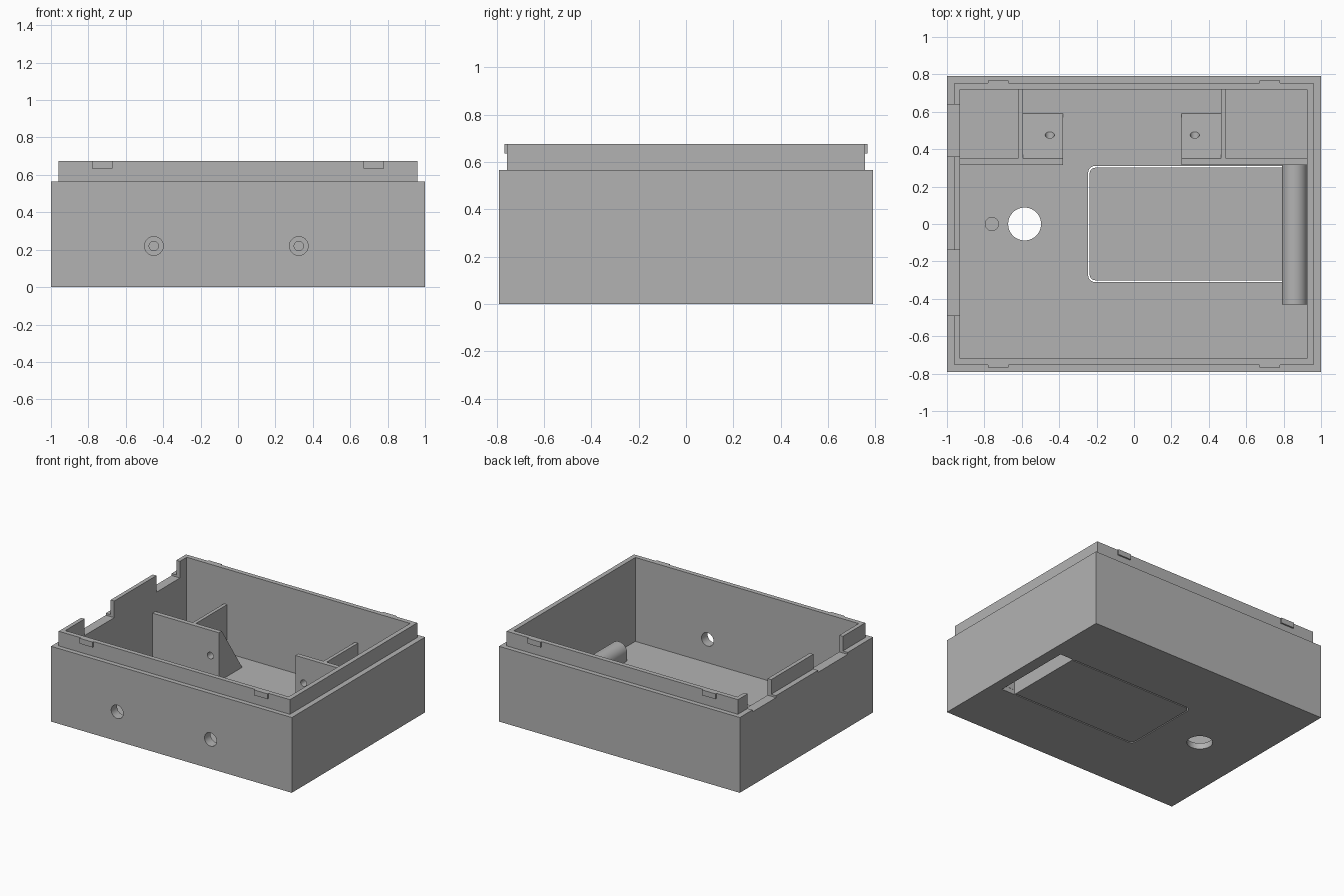
import bpy, bmesh, math
from mathutils import Vector

if "Cube" in bpy.data.objects:
    bpy.data.objects.remove(bpy.data.objects["Cube"], do_unlink=True)

gray = bpy.data.materials.new("plain gray")
gray.use_nodes = True
COLOR = (0.45, 0.45, 0.45, 1)
gray.diffuse_color = COLOR
gray.node_tree.nodes["Principled BSDF"].inputs["Base Color"].default_value = COLOR

FLOOR = 0.045


def prism(name, outline, axis, start, end):
    """Extrude a 2D outline along an axis (x: yz outline, y: xz, z: xy)."""
    place = {"x": lambda a, b, t: (t, a, b),
             "y": lambda a, b, t: (a, t, b),
             "z": lambda a, b, t: (a, b, t)}[axis]
    bm = bmesh.new()
    face = bm.faces.new([bm.verts.new(place(a, b, start)) for a, b in outline])
    grown = bmesh.ops.extrude_face_region(bm, geom=[face])
    verts = [g for g in grown["geom"] if isinstance(g, bmesh.types.BMVert)]
    bmesh.ops.translate(bm, verts=verts, vec=Vector(place(0, 0, end - start)))
    bmesh.ops.recalc_face_normals(bm, faces=bm.faces)
    mesh = bpy.data.meshes.new(name)
    bm.to_mesh(mesh)
    bm.free()
    mesh.materials.append(gray)
    obj = bpy.data.objects.new(name, mesh)
    bpy.context.collection.objects.link(obj)
    return obj


def box(name, x0, x1, y0, y1, z0, z1):
    return prism(name, [(x0, y0), (x1, y0), (x1, y1), (x0, y1)], "z", z0, z1)


def arc(cx, cy, r, start, end, steps):
    return [(cx + r * math.cos(a), cy + r * math.sin(a))
            for a in (math.radians(start + (end - start) * i / steps)
                      for i in range(steps + 1))]


def rod(name, cx, cy, r, axis, start, end):
    return prism(name, arc(cx, cy, r, 0, 360, 40)[:-1], axis, start, end)


def combine(obj, operation, *others):
    """Apply booleans to the object and discard the helpers."""
    for other in others:
        mod = obj.modifiers.new("boolean", "BOOLEAN")
        mod.operation, mod.solver, mod.object = operation, "EXACT", other
        bpy.context.view_layer.objects.active = obj
        bpy.ops.object.modifier_apply(modifier=mod.name)
        bpy.data.objects.remove(other, do_unlink=True)


def smooth(obj):
    bpy.ops.object.select_all(action="DESELECT")
    obj.select_set(True)
    bpy.context.view_layer.objects.active = obj
    bpy.ops.object.shade_smooth_by_angle(angle=math.radians(30))


def hatch_outline(x0, x1, half, r):
    return ([(x1, -half), (x1, half)]
            + arc(x0 + r, half - r, r, 90, 180, 6)
            + arc(x0 + r, r - half, r, 180, 270, 6))


# Case body with raised lip
case = box("case", -1, 1, -0.79, 0.79, 0, 0.565)
combine(case, "UNION", box("lip", -0.96, 0.96, -0.755, 0.755, 0.3, 0.675))
combine(case, "DIFFERENCE",
        box("cavity", -0.93, 0.925, -0.72, 0.72, FLOOR, 1),
        # Cable notches in the right wall
        box("notch", -1.1, -0.9, 0.36, 0.64, 0.55, 1),
        box("notch", -1.1, -0.9, -0.49, -0.14, 0.55, 1),
        # Floor openings
        prism("hatch_opening", hatch_outline(-0.245, 0.924, 0.31, 0.035), "z", -0.1, 0.1),
        rod("floor_hole", -0.585, 0, 0.088, "z", -0.1, 0.2),
        rod("floor_dimple", -0.76, 0, 0.035, "z", 0.025, 0.2),
        # Front wall holes
        rod("front_hole", -0.45, 0.22, 0.05, "y", -0.9, -0.6),
        rod("front_hole", 0.325, 0.22, 0.05, "y", -0.9, -0.6))
smooth(case)

# Hatch plate in the floor
prism("hatch", hatch_outline(-0.237, 0.8, 0.301, 0.03), "z", 0, FLOOR)

# Arched housing over the latch end of the hatch
CX, CZ = 0.858, 0.105
outer = arc(CX, CZ, 0.068, 0, 180, 20)
inner = arc(CX, CZ, 0.055, 180, 0, 20)
arch = prism("latch_arch",
             [(0.926, 0.0)] + outer + [(0.79, FLOOR), (0.79, 0.0), (0.803, 0.0)]
             + inner + [(0.913, 0.0)], "y", -0.31, 0.316)
smooth(arch)
arch_end = prism("latch_arch_end",
                 [(0.926, FLOOR - 0.01)] + outer + [(0.79, FLOOR - 0.01)],
                 "y", -0.43, -0.309)
smooth(arch_end)

# Compartment walls, each with a drilled wedge support
WALL_TOP = 0.41
BASE = FLOOR - 0.005
wedge = [(0.315, BASE), (0.595, BASE), (0.35, WALL_TOP), (0.315, WALL_TOP)]
for side, x0, x1, hole, cross, wall0, wall1 in (
        ("right", -0.595, -0.38, -0.45, -0.62, -0.935, -0.595),
        ("left", 0.255, 0.465, 0.325, 0.465, 0.465, 0.93)):
    support = prism(side + "_wedge_support", wedge, "x", x0, x1)
    combine(support, "DIFFERENCE", rod("drill", hole, 0.22, 0.025, "y", 0.2, 0.7))
    smooth(support)
    box(side + "_long_wall", wall0, wall1, 0.315, 0.35, BASE, WALL_TOP)
    box(side + "_cross_wall", cross, cross + 0.026, 0.34, 0.725, BASE, WALL_TOP)

# Snap clips on the lip
for x in (-0.725, 0.725):
    for y in (-0.757, 0.757):
        box("snap_clip", x - 0.055, x + 0.055, y - 0.009, y + 0.009, 0.635, 0.675)
